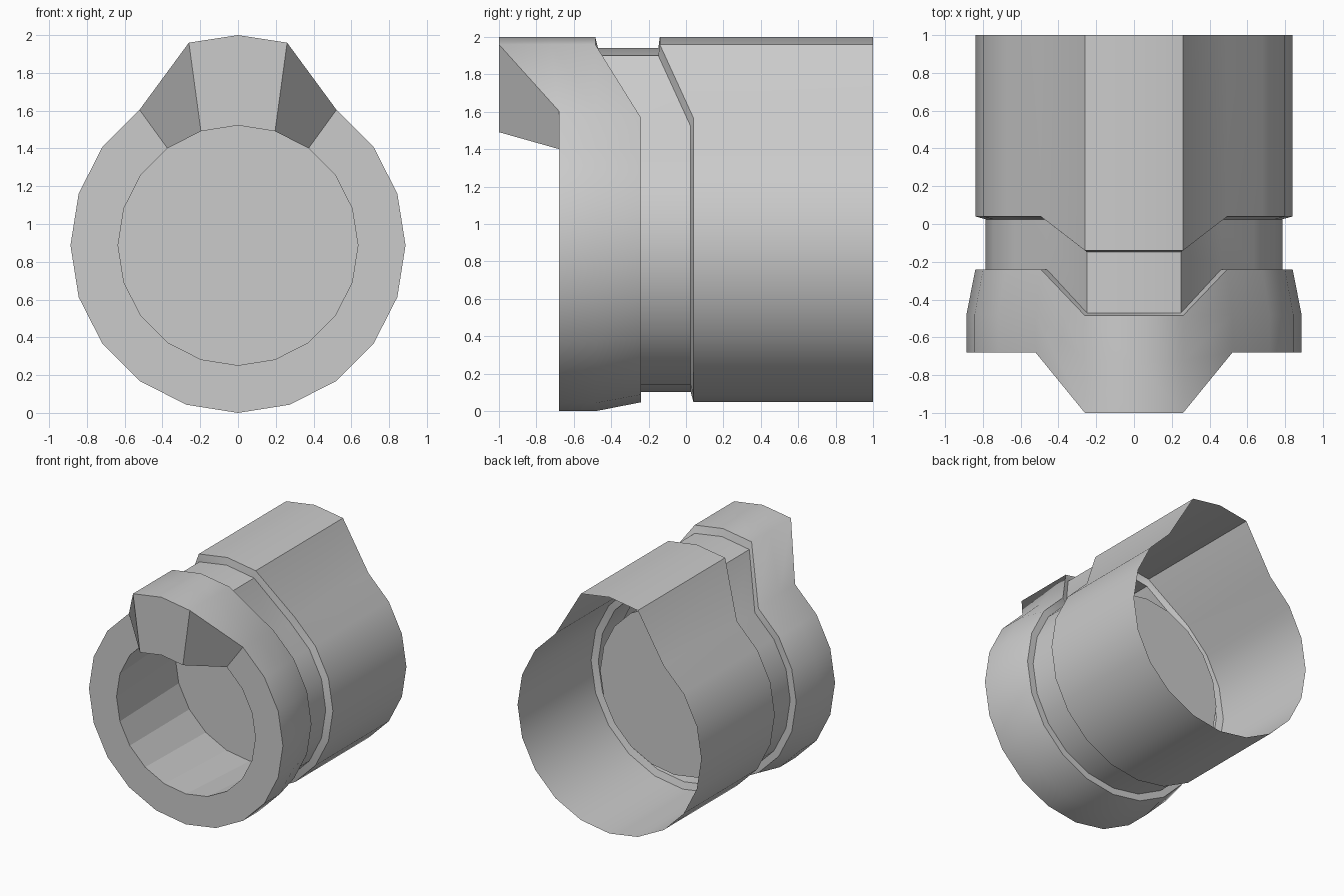
import bpy, bmesh
from math import cos, sin, radians

if "Cube" in bpy.data.objects:
    bpy.data.objects.remove(bpy.data.objects["Cube"])

SIDES = 20
CENTRE_Z = 0.887
CREST = (4, 5, 6)  # the three top points, raised into a crest


def ring(radius, y, crest_y=None, crest=None):
    """20-sided ring; crest = (half width, shoulder z, peak z)."""
    pts = []
    for i in range(SIDES):
        a = radians(i * 360 / SIDES)
        x, z, py = radius * cos(a), CENTRE_Z + radius * sin(a), y
        if i in CREST:
            py = y if crest_y is None else crest_y
            if crest:
                w, shoulder, peak = crest
                x = (5 - i) * w
                z = peak if i == 5 else shoulder
        pts.append((x, py, z))
    return pts


high = (0.26, 1.96, 2.0)
low = (0.25, 1.90, 1.94)

# Rings in order: bore floor, bore mouth, collar, groove, open sleeve
rings = [
    ring(0.68, 0.15),
    ring(0.635, -0.68, -1.0),
    ring(0.887, -0.68, -1.0, high),
    ring(0.887, -0.48, -0.72, high),
    ring(0.84, -0.24, -0.485, high),
    ring(0.785, -0.24, -0.47, low),
    ring(0.785, 0.025, -0.148, low),
    ring(0.84, 0.04, -0.14, high),
    ring(0.84, 1.0, 1.0, high),
]

bm = bmesh.new()
loops = [[bm.verts.new(p) for p in r] for r in rings]
bm.faces.new(loops[0])  # bore floor
for a, b in zip(loops, loops[1:]):
    for i in range(SIDES):
        j = (i + 1) % SIDES
        bm.faces.new((a[i], b[i], b[j], a[j]))

mesh = bpy.data.meshes.new("crested_sleeve")
bm.to_mesh(mesh)
bm.free()
obj = bpy.data.objects.new("crested_sleeve", mesh)
bpy.context.collection.objects.link(obj)

# Smooth round walls and crest, crisp steps, faceted bore
bpy.context.view_layer.objects.active = obj
obj.select_set(True)
bpy.ops.object.shade_smooth_by_angle(angle=radians(48))
for poly in mesh.polygons[:SIDES + 1]:
    poly.use_smooth = False
